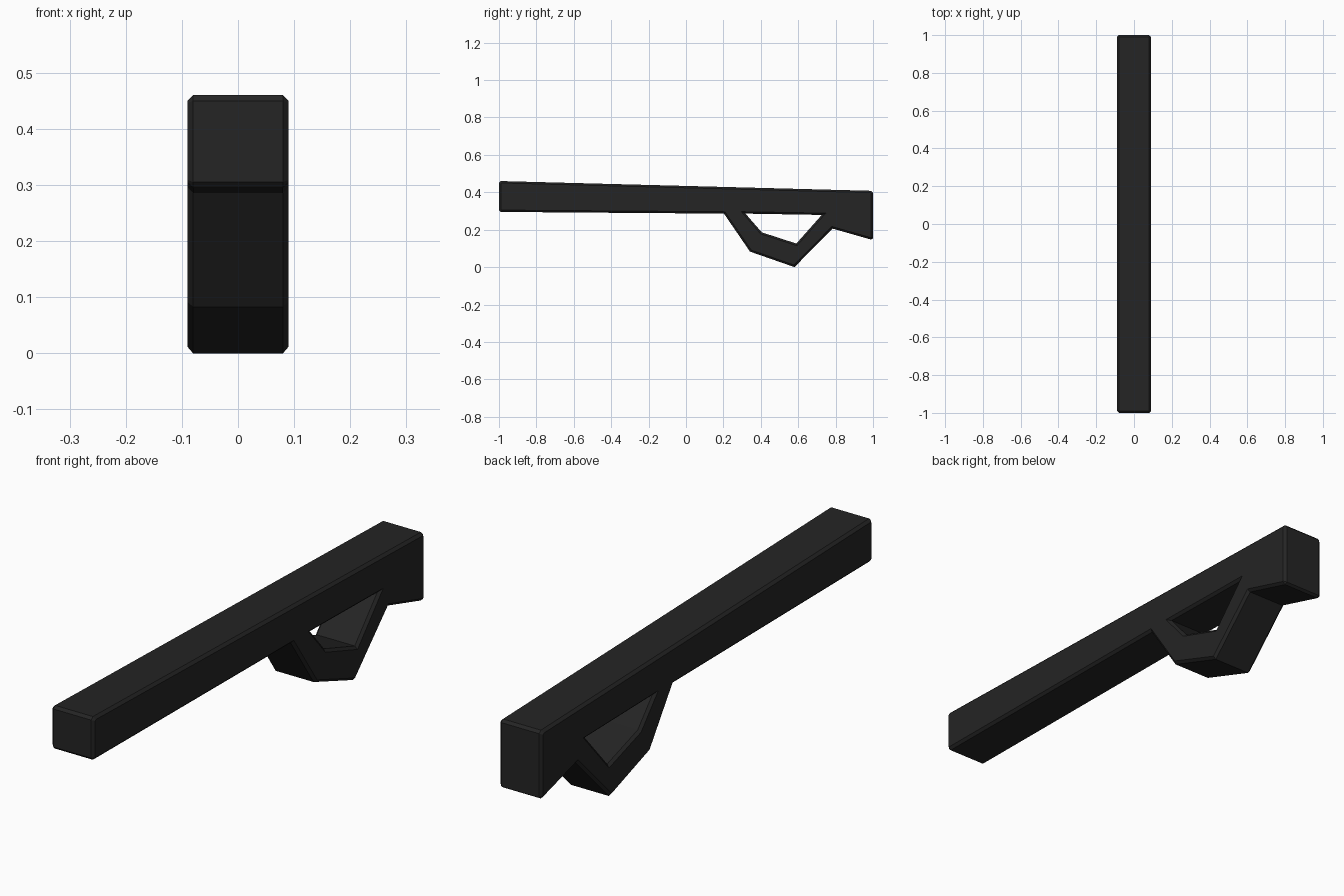
import bpy, math

if "Cube" in bpy.data.objects:
    bpy.data.objects.remove(bpy.data.objects["Cube"])

black = bpy.data.materials.new("matte black")
black.diffuse_color = (0.018, 0.018, 0.018, 1)
black.use_nodes = True
black.node_tree.nodes["Principled BSDF"].inputs["Base Color"].default_value = black.diffuse_color
CHAMFER = 0.01
HALF_WIDTH = 0.09

# side outline (y, z): long beam, deeper rear block and hanging guard
outline = [(-1, 0.305), (-1, 0.45), (-0.99, 0.46),
           (0.99, 0.408), (1, 0.398), (1, 0.154), (0.99, 0.147),
           (0.783, 0.206), (0.58, 0.0), (0.342, 0.083), (0.203, 0.286),
           (-0.99, 0.295)]
# opening inside the guard
opening = [(0.318, 0.286), (0.405, 0.186), (0.59, 0.126), (0.726, 0.279)]

# extruded profile with chamfered rims
curve = bpy.data.curves.new("beam_with_guard", 'CURVE')
curve.dimensions = '2D'
curve.fill_mode = 'BOTH'
curve.extrude = HALF_WIDTH - CHAMFER
curve.bevel_depth = CHAMFER
curve.bevel_resolution = 0
curve.offset = -CHAMFER
for pts in (outline, opening):
    s = curve.splines.new('POLY')
    s.points.add(len(pts) - 1)
    for p, (y, z) in zip(s.points, pts):
        p.co = (y, z, 0, 1)
    s.use_cyclic_u = True
    s.use_smooth = False
curve.materials.append(black)

beam = bpy.data.objects.new("beam_with_guard", curve)
beam.rotation_euler = (math.pi / 2, 0, math.pi / 2)
bpy.context.collection.objects.link(beam)

# turn into a flat-faced mesh
bpy.context.view_layer.objects.active = beam
beam.select_set(True)
bpy.ops.object.convert(target='MESH')
bpy.ops.object.shade_flat()
